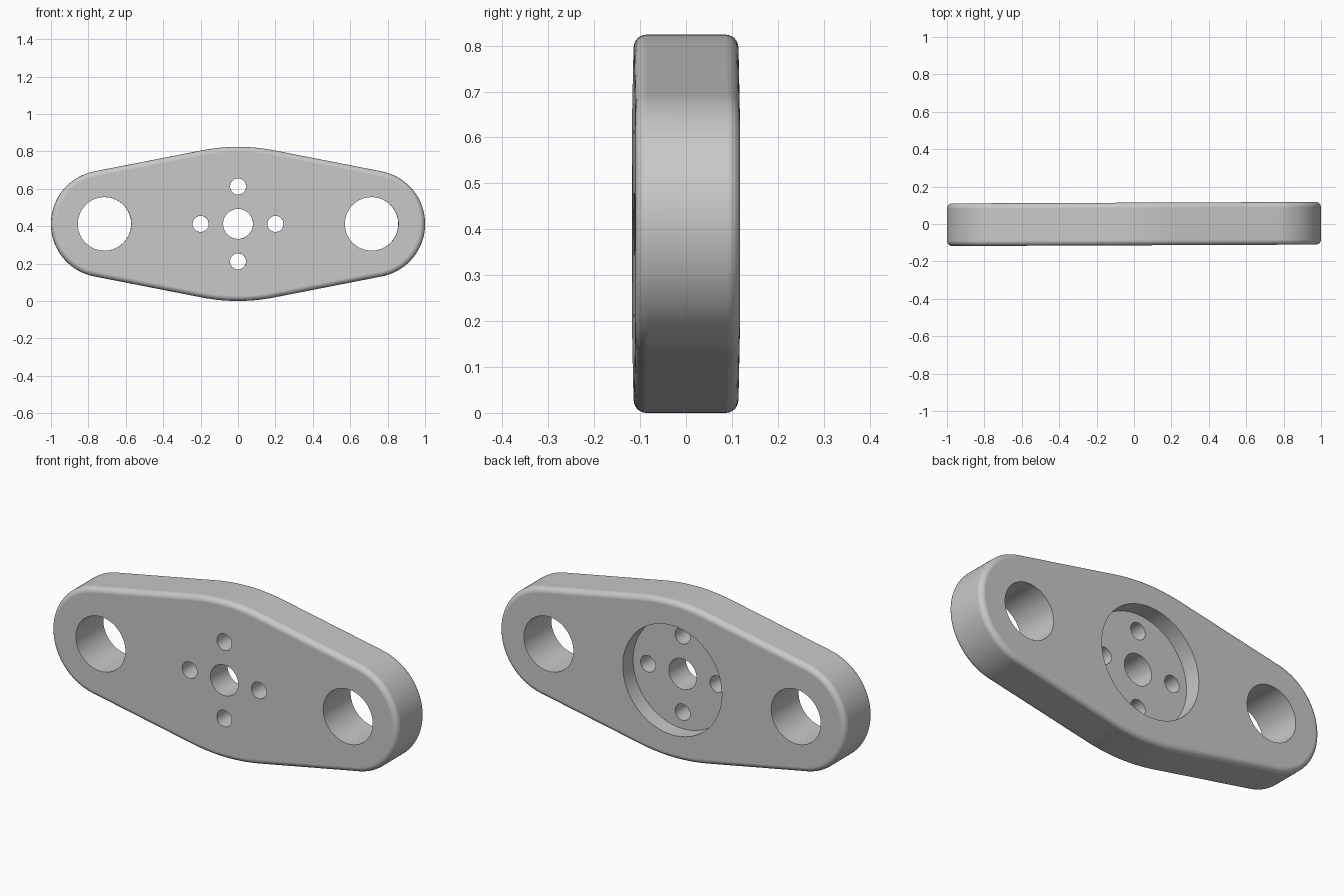
import bpy, bmesh, math
from mathutils import Matrix

cube = bpy.data.objects.get("Cube")
if cube:
    bpy.data.objects.remove(cube, do_unlink=True)

END_X, END_R = 0.714, 0.286      # rounded ends
HALF_H, CROWN_R = 0.412, 1.0     # shallow arcs at top and bottom
HALF_T, FILLET = 0.114, 0.028    # half thickness and rim rounding
TILT = 0.004                     # slight turn about the vertical

steel = bpy.data.materials.new("light grey")
steel.use_nodes = True
grey = (0.58, 0.58, 0.58, 1)
steel.diffuse_color = grey
steel.node_tree.nodes["Principled BSDF"].inputs["Base Color"].default_value = grey

# Slope of the straight flanks, tangent to both the crown and end arcs
lo, hi = 0.0, 0.5
for _ in range(40):
    a = (lo + hi) / 2
    gap = CROWN_R + math.cos(a) * (HALF_H - CROWN_R) - END_R - END_X * math.sin(a)
    lo, hi = (a, hi) if gap > 0 else (lo, a)


def arc(cx, cz, r, mid, half, n):
    return [(cx + r * math.cos(mid + half * (2 * i / n - 1)),
             cz + r * math.sin(mid + half * (2 * i / n - 1))) for i in range(n + 1)]


def outline(inset):
    q, drop = math.pi / 2, HALF_H - CROWN_R
    return (arc(END_X, 0, END_R - inset, 0, q - a, 48)
            + arc(0, drop, CROWN_R - inset, q, a, 16)
            + arc(-END_X, 0, END_R - inset, math.pi, q - a, 48)
            + arc(0, -drop, CROWN_R - inset, -q, a, 16))


def finish(bm, name):
    bmesh.ops.recalc_face_normals(bm, faces=bm.faces)
    mesh = bpy.data.meshes.new(name)
    bm.to_mesh(mesh)
    bm.free()
    mesh.materials.append(steel)
    obj = bpy.data.objects.new(name, mesh)
    bpy.context.collection.objects.link(obj)
    return obj


# Flange plate: stacked outlines that round over at both faces
steps = 8
turns = [math.pi / 2 * i / steps for i in range(steps + 1)]
front = [(-HALF_T + FILLET * (1 - math.sin(t)), FILLET * (1 - math.cos(t))) for t in reversed(turns)]
layers = front + [(-y, inset) for y, inset in reversed(front)]
bm = bmesh.new()
rings = [[bm.verts.new((x, y, z)) for x, z in outline(inset)] for y, inset in layers]
for r0, r1 in zip(rings, rings[1:]):
    for i in range(len(r0)):
        j = (i + 1) % len(r0)
        bm.faces.new((r0[i], r0[j], r1[j], r1[i]))
bm.faces.new(rings[0])
bm.faces.new(rings[-1])
plate = finish(bm, "flange_plate")


def cut(name, x, z, r, y0=-0.3, y1=0.3, segments=64):
    bm = bmesh.new()
    place = Matrix.Translation((x, (y0 + y1) / 2, z)) @ Matrix.Rotation(math.pi / 2, 4, 'X')
    bmesh.ops.create_cone(bm, cap_ends=True, segments=segments, radius1=r, radius2=r,
                          depth=y1 - y0, matrix=place)
    cutter = finish(bm, name)
    cutter.hide_render = True
    mod = plate.modifiers.new(name, 'BOOLEAN')
    mod.operation, mod.solver, mod.object = 'DIFFERENCE', 'EXACT', cutter
    bpy.ops.object.modifier_apply(modifier=name)
    bpy.data.objects.remove(cutter, do_unlink=True)


bpy.context.view_layer.objects.active = plate
plate.select_set(True)

# Round recess in the back, then the through holes
cut("recess_cutter", 0, 0, 0.286, HALF_T - 0.086, 0.3, 96)
cut("centre_bore_cutter", 0, 0, 0.08)
for side in (-1, 1):
    cut("mounting_hole_cutter", side * END_X, 0, 0.143)
    cut("side_screw_hole_cutter", side * 0.2, 0, 0.043, segments=40)
    cut("upright_screw_hole_cutter", 0, side * 0.2, 0.043, segments=40)

# Smooth rounding with crisp hole edges, standing on the ground
bpy.ops.object.shade_smooth_by_angle(angle=math.radians(30))
weighted = plate.modifiers.new("weighted_normals", 'WEIGHTED_NORMAL')
weighted.keep_sharp = True
plate.location.z = HALF_H
plate.rotation_euler.z = TILT
